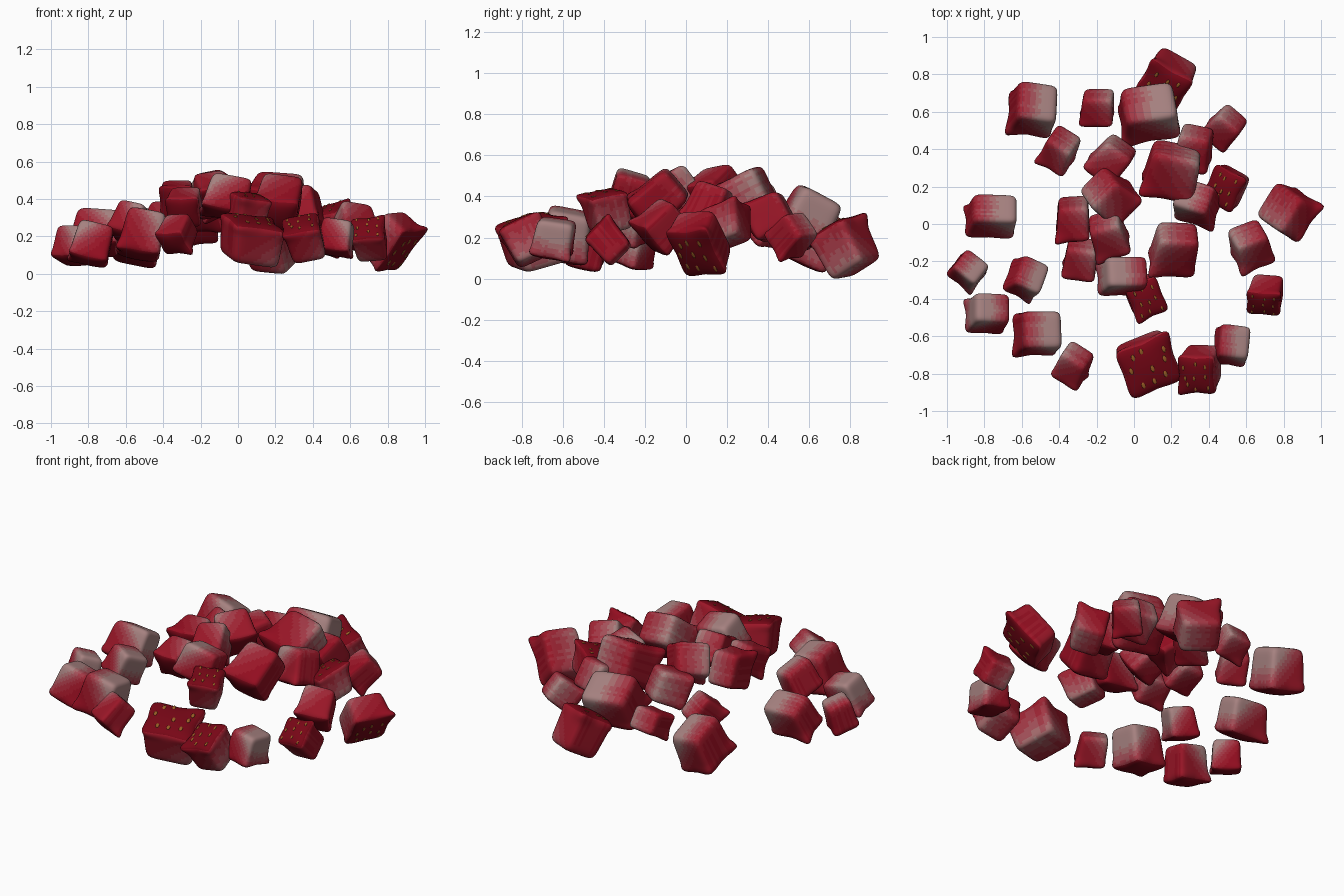
import bpy, bmesh, random
from math import radians
from mathutils import Matrix, Vector, Euler

if "Cube" in bpy.data.objects:
    bpy.data.objects.remove(bpy.data.objects["Cube"])

random.seed(7)

# Colours from fruit skin through flesh to pale core
SHADES = [(0.19, 0.002, 0.008), (0.29, 0.004, 0.014), (0.32, 0.008, 0.02),
          (0.34, 0.018, 0.034), (0.36, 0.04, 0.06), (0.37, 0.08, 0.10),
          (0.38, 0.15, 0.155), (0.38, 0.22, 0.215)]


def material(name, rgb):
    m = bpy.data.materials.new(name)
    m.diffuse_color = (*rgb, 1)
    m.use_nodes = True
    m.node_tree.nodes["Principled BSDF"].inputs["Base Color"].default_value = m.diffuse_color
    return m


FLESH = [material(f"flesh_{i}", c) for i, c in enumerate(SHADES)]
SEED = material("seed", (0.34, 0.12, 0.02))

# Placement: x, y, z, width, depth, height, yaw (optional tilt)
PALE = [
    (-0.55, 0.61, 0.20, 0.24, 0.25, 0.25, -3), (0.08, 0.58, 0.30, 0.31, 0.25, 0.24, 10),
    (-0.77, 0.04, 0.22, 0.26, 0.19, 0.21, 0), (-0.58, -0.30, 0.27, 0.17, 0.20, 0.18, -20),
    (-0.79, -0.48, 0.16, 0.21, 0.18, 0.21, 0), (-0.52, -0.59, 0.21, 0.23, 0.23, 0.24, 2),
    (-0.07, -0.28, 0.41, 0.24, 0.19, 0.20, 3), (-0.89, -0.26, 0.15, 0.17, 0.16, 0.18, -38),
    (0.52, -0.65, 0.19, 0.18, 0.20, 0.18, -6), (0.34, 0.10, 0.35, 0.22, 0.19, 0.20, -20),
]
RED = [
    (-0.41, 0.39, 0.27, 0.17, 0.19, 0.18, -35), (-0.20, 0.62, 0.24, 0.18, 0.15, 0.16, -10),
    (0.48, 0.51, 0.20, 0.17, 0.17, 0.18, -35), (0.31, 0.40, 0.30, 0.19, 0.20, 0.20, -20),
    (0.19, 0.28, 0.38, 0.29, 0.25, 0.26, -3), (-0.12, 0.14, 0.41, 0.22, 0.22, 0.21, 35),
    (-0.13, 0.33, 0.34, 0.19, 0.21, 0.20, -30), (-0.33, 0.02, 0.38, 0.18, 0.22, 0.19, 0),
    (-0.13, -0.07, 0.42, 0.19, 0.20, 0.20, 5), (-0.29, -0.19, 0.35, 0.18, 0.18, 0.18, -10),
    (0.21, -0.14, 0.38, 0.24, 0.21, 0.25, 6), (0.63, -0.13, 0.25, 0.20, 0.20, 0.20, 30),
    (-0.33, -0.76, 0.21, 0.17, 0.16, 0.18, -35),
]
SKIN = [
    (0.17, 0.77, 0.16, 0.25, 0.23, 0.24, -32), (0.49, 0.19, 0.27, 0.19, 0.21, 0.18, -24),
    (0.70, -0.38, 0.19, 0.18, 0.17, 0.18, 0, 45), (0.35, -0.78, 0.19, 0.20, 0.22, 0.20, 3, 25),
    (0.08, -0.75, 0.18, 0.30, 0.28, 0.22, 20, 15), (0.06, -0.40, 0.33, 0.18, 0.20, 0.19, 22),
    (0.84, 0.06, 0.17, 0.24, 0.29, 0.17, 55, 130),
]


def inflate(p):
    """Round a cube point, dome the skin side (+z) and flare its rim."""
    n = sum(abs(c) ** 7 for c in p) ** (1 / 7)
    q = Vector(p) / n
    lip = max(0.0, q.z - 0.5)
    f = 0.95 + 0.05 * q.z + 0.3 * lip * abs(q.x * q.y)
    dome = 0.3 * lip * (1 - q.x ** 2) * (1 - q.y ** 2)
    return Vector((q.x * f, q.y * f, q.z + dome))


def chunk(name, row, tilt, pale, seeded):
    x, y, z, w, d, h, yaw = row[:7]
    tilt = row[7] if len(row) > 7 else tilt + random.uniform(-14, 14)
    bm = bmesh.new()
    bmesh.ops.create_cube(bm, size=2)
    bmesh.ops.subdivide_edges(bm, edges=bm.edges[:], cuts=13, use_grid_fill=True)
    peak = Vector((random.choice((-1, 1)), random.choice((-1, 1)), 1))
    shear = Vector((random.uniform(-.1, .1), random.uniform(-.1, .1), 0))

    def shape(p):
        q = inflate(p)
        near = max(0.0, 1 - (q - peak).length / 0.9)
        return q + shear * q.z + peak * 0.17 * near ** 2

    # Skin stays red; one far end fades to pale, with faint streaks
    streak = [random.uniform(-0.5, 0.5) for _ in range(14)]
    side = random.choice((-1, 1))
    for face in bm.faces:
        c = face.calc_center_median()
        s = streak[int((c.y + 1) * 6.9) % 14]
        fade = max(0.0, 0.8 - c.z + 1.1 * side * c.x) / 2.7
        face.material_index = 0 if c.z > 0.99 else max(
            1, min(7, int(2.1 + pale * 7 * fade ** 1.3 + s)))
        face.smooth = True
    for v in bm.verts:
        v.co = shape(v.co)

    # Seeds lie nearly flush on the skin
    if seeded:
        for i in range(3):
            for j in range(3):
                p = shape(Vector((0.55 * (i - 1) + random.uniform(-.14, .14),
                                  0.55 * (j - 1) + random.uniform(-.14, .14), 1)))
                m = Matrix.Translation(p) @ Matrix.Diagonal((0.07, 0.14, 0.03, 1))
                s = bmesh.ops.create_icosphere(bm, subdivisions=2, radius=1, matrix=m)
                for f in {f for v in s["verts"] for f in v.link_faces}:
                    f.material_index = len(FLESH)
                    f.smooth = True

    rot = Euler((0, 0, radians(yaw))).to_matrix().to_4x4() @ \
        Matrix.Rotation(radians(tilt), 4, 'X') @ \
        Matrix.Rotation(radians(random.uniform(-14, 14)), 4, 'Y')
    bm.transform(Matrix.Translation((x, y, z)) @ rot @
                 Matrix.Diagonal((w / 2, d / 2, h / 2, 1)))
    # Keep each piece's middle on its measured position
    mid = Vector([(min(v.co[k] for v in bm.verts) + max(v.co[k] for v in bm.verts)) / 2
                  for k in range(3)])
    bm.transform(Matrix.Translation(Vector((x, y, z)) - mid))
    mesh = bpy.data.meshes.new(name)
    bm.to_mesh(mesh)
    bm.free()
    for m in FLESH + [SEED]:
        mesh.materials.append(m)
    ob = bpy.data.objects.new(name, mesh)
    bpy.context.collection.objects.link(ob)
    return ob


# Scattered ring and central dome of fruit pieces
pieces = []
for label, rows, tilt, pale, seeded in (("pale_fruit_chunk", PALE, 160, 1.15, False),
                                        ("red_fruit_chunk", RED, 125, 0.7, False),
                                        ("seeded_fruit_chunk", SKIN, 25, 0.6, True)):
    for i, row in enumerate(rows):
        pieces.append(chunk(f"{label}_{i + 1}", row, tilt, pale, seeded))

# Rest the lowest piece on the ground
low = min(v.co.z for o in pieces for v in o.data.vertices)
for o in pieces:
    o.data.transform(Matrix.Translation((0, 0, -low)))
